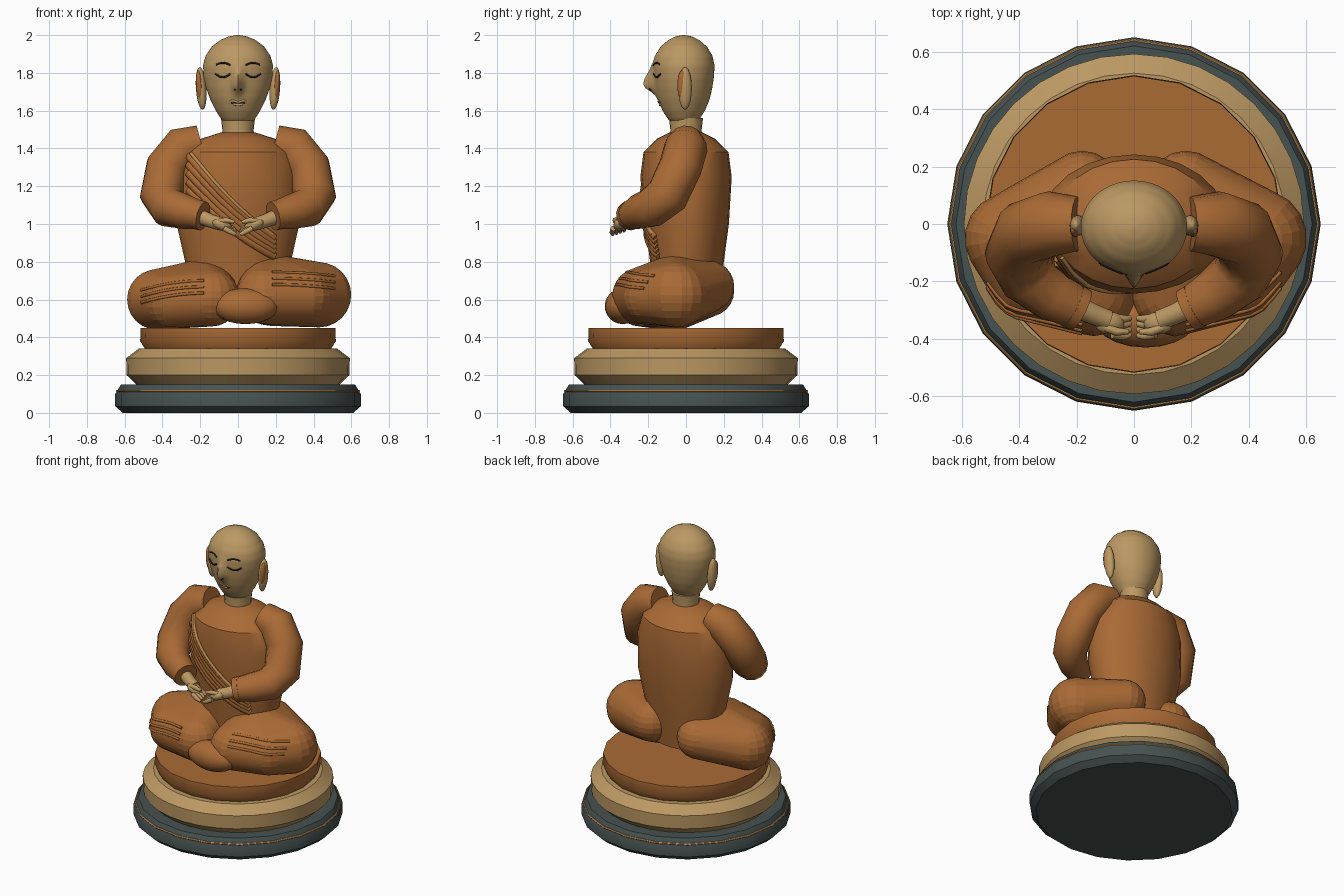
import bpy, bmesh, math
from mathutils import Vector, Matrix
from mathutils.bvhtree import BVHTree

if "Cube" in bpy.data.objects:
    bpy.data.objects.remove(bpy.data.objects["Cube"])


def material(name, rgb):
    m = bpy.data.materials.new(name)
    m.diffuse_color = (*rgb, 1)
    m.use_nodes = True
    m.node_tree.nodes["Principled BSDF"].inputs["Base Color"].default_value = m.diffuse_color
    return m


ROBE = material("robe orange", (0.40, 0.145, 0.036))
SKIN = material("tan", (0.50, 0.315, 0.125))
SLATE = material("dark slate", (0.062, 0.085, 0.082))
TRIM = material("gold trim", (0.50, 0.26, 0.085))
INK = material("dark ink", (0.012, 0.012, 0.014))
LIPS = material("pale lips", (0.55, 0.33, 0.15))


def finish(name, bm, mat, angle=35):
    bmesh.ops.recalc_face_normals(bm, faces=bm.faces)
    me = bpy.data.meshes.new(name)
    bm.to_mesh(me)
    bm.free()
    me.materials.append(mat)
    ob = bpy.data.objects.new(name, me)
    bpy.context.collection.objects.link(ob)
    bpy.ops.object.select_all(action='DESELECT')
    bpy.context.view_layer.objects.active = ob
    ob.select_set(True)
    bpy.ops.object.shade_smooth_by_angle(angle=math.radians(angle))
    return ob


def skin_rings(name, rings, mat, angle=35):
    """Bridge a list of equal rings of points and cap both ends."""
    bm = bmesh.new()
    vs = [[bm.verts.new(p) for p in r] for r in rings]
    n = len(vs[0])
    for a, b in zip(vs, vs[1:]):
        for i in range(n):
            bm.faces.new((a[i], a[(i + 1) % n], b[(i + 1) % n], b[i]))
    bm.faces.new(vs[0])
    bm.faces.new(vs[-1])
    return finish(name, bm, mat, angle)


def loft(name, profile, n, mat, shape=None, angle=35):
    """Stack of ellipses given as (z, rx, ry, centre y)."""
    rings = []
    for z, rx, ry, cy in profile:
        ring = []
        for i in range(n):
            a = math.tau * i / n
            p = Vector((rx * math.cos(a), cy + ry * math.sin(a), z))
            ring.append(shape(p) if shape else p)
        rings.append(ring)
    return skin_rings(name, rings, mat, angle)


def turned(name, profile, n, mat):
    return loft(name, [(z, r, r, 0) for r, z in profile], n, mat)


def tube(name, pts, radii, n, mat):
    pts = [Vector(p) for p in pts]
    rings, u = [], None
    for i, p in enumerate(pts):
        t = (pts[min(i + 1, len(pts) - 1)] - pts[max(i - 1, 0)]).normalized()
        if u is None:
            u = t.orthogonal()
        u = (u - t * u.dot(t)).normalized()
        v = t.cross(u)
        r = radii[i] if isinstance(radii, (list, tuple)) else radii
        rings.append([p + r * (u * math.cos(math.tau * k / n) + v * math.sin(math.tau * k / n))
                      for k in range(n)])
    return skin_rings(name, rings, mat, 50)


def ellipsoid(name, loc, size, mat, rot_y=0.0, seg=20):
    bm = bmesh.new()
    m = Matrix.Translation(loc) @ Matrix.Rotation(rot_y, 4, 'Y') @ Matrix.Diagonal((*size, 1))
    bmesh.ops.create_uvsphere(bm, u_segments=seg, v_segments=seg // 2 + 2, radius=1, matrix=m)
    return finish(name, bm, mat, 60)


def hull(name, balls, mat):
    """Convex skin around several balls given as (x, y, z, radius)."""
    bm = bmesh.new()
    for x, y, z, r in balls:
        bmesh.ops.create_uvsphere(bm, u_segments=18, v_segments=12, radius=r,
                                  matrix=Matrix.Translation((x, y, z)))
    res = bmesh.ops.convex_hull(bm, input=bm.verts[:])
    inner = {e for e in res["geom_interior"] + res["geom_unused"] if isinstance(e, bmesh.types.BMVert)}
    bmesh.ops.delete(bm, geom=list(inner), context='VERTS')
    return finish(name, bm, mat, 45)


def drape(name, target, xz, radius, mat, lift=0.0):
    """Thin strand laid on the front of a part."""
    tree = BVHTree.FromPolygons([v.co for v in target.data.vertices],
                                [p.vertices[:] for p in target.data.polygons])
    pts = []
    for x, z in xz:
        hit = tree.ray_cast(Vector((x, -2, z)), Vector((0, 1, 0)))[0]
        if hit:
            pts.append(hit - Vector((0, lift, 0)))
    if len(pts) > 1:
        tube(name, pts, radius, 8, mat)


def mix(a, b, t):
    return a + (b - a) * t


# Pedestal
turned("base", [(0.61, 0), (0.65, 0.035), (0.65, 0.10), (0.62, 0.15)], 20, SLATE)
bm = bmesh.new()
tr = [[bm.verts.new(((0.637 + 0.009 * math.cos(b)) * math.cos(a), (0.637 + 0.009 * math.cos(b)) * math.sin(a),
                     0.116 + 0.007 * math.sin(b))) for b in [math.tau * k / 6 for k in range(6)]]
      for a in [math.tau * i / 20 for i in range(20)]]
for i in range(20):
    for k in range(6):
        j, l = (i + 1) % 20, (k + 1) % 6
        bm.faces.new((tr[i][k], tr[j][k], tr[j][l], tr[i][l]))
finish("base_trim", bm, TRIM)
turned("plinth", [(0.535, 0.148), (0.59, 0.20), (0.592, 0.29), (0.525, 0.34)], 32, SKIN)
turned("cushion", [(0.49, 0.335), (0.518, 0.38), (0.515, 0.45)], 20, ROBE)

# Torso and neck
torso = loft("torso", [(0.55, 0.24, 0.17, 0), (0.80, 0.28, 0.195, 0.005), (1.0, 0.325, 0.222, 0.005),
                       (1.25, 0.325, 0.242, 0), (1.38, 0.285, 0.225, 0), (1.45, 0.20, 0.155, 0),
                       (1.485, 0.09, 0.085, 0)], 24, ROBE)
turned("neck", [(0.085, 1.44), (0.083, 1.50), (0.09, 1.56)], 20, SKIN)


# Head with a soft nose ridge on the front
def nose(p):
    if p.y < 0:
        up = 0.075 if p.z > 1.735 else 0.04
        p.y -= 0.06 * math.exp(-(p.x / 0.024) ** 2 - ((p.z - 1.735) / up) ** 2)
    return p


shape = [(1.53, .055, .05), (1.55, .085, .08), (1.60, .118, .112), (1.66, .147, .137), (1.72, .169, .151),
         (1.78, .182, .160), (1.84, .185, .163), (1.89, .172, .152), (1.94, .138, .122), (1.975, .091, .08),
         (1.993, .048, .042), (2.0, .008, .007)]
profile = []
for (z0, a0, b0), (z1, a1, b1) in zip(shape, shape[1:]):
    for k in range(3):
        t = k / 3
        profile.append((mix(z0, z1, t), mix(a0, a1, t), mix(b0, b1, t), -0.012))
profile.append((*shape[-1], -0.012))
head = loft("head", profile, 64, SKIN, nose, 60)

# Face lines
T = [i / 10 for i in range(11)]
for s, side in ((-1, "left"), (1, "right")):
    drape(side + "_eyelid", head, [(s * (0.04 + 0.08 * t), 1.795 - 0.018 * math.sin(math.pi * t)) for t in T],
          0.005, INK)
    drape(side + "_brow", head, [(s * (0.04 + 0.075 * t), 1.835 + 0.018 * math.sin(math.pi * (0.1 + 0.75 * t)))
                                 for t in T], 0.005, INK)
    drape(side + "_nostril", head, [(s * 0.012, 1.713), (s * 0.018, 1.711)], 0.005, INK)
drape("upper_lip", head, [(-0.04 + 0.08 * t, 1.648 + 0.004 * math.sin(math.tau * t * 1.5)) for t in T], 0.006, LIPS)
drape("lower_lip", head, [(-0.025 + 0.05 * t, 1.636 - 0.005 * math.sin(math.pi * t)) for t in T], 0.007, LIPS)
drape("mouth_line", head, [(-0.036 + 0.072 * t, 1.642) for t in T], 0.003, INK)

for s, side in ((-1, "left"), (1, "right")):
    # Ears
    ellipsoid(side + "_ear", (s * 0.195, -0.005, 1.718), (0.028, 0.036, 0.113), SKIN, s * 0.07)
    ellipsoid(side + "_ear_inner", (s * 0.205, -0.02, 1.735), (0.017, 0.026, 0.078), ROBE, s * 0.07)

    # Crossed legs, one knee slightly lower
    d = -0.025 if s < 0 else 0
    leg = hull(side + "_leg", [(s * 0.18, 0.12, 0.67 + d, 0.135), (s * 0.43, -0.05, 0.625 + d, 0.172 + d / 2),
                               (s * 0.18, -0.05, 0.65 + d / 2, 0.19 + d / 2),
                               (s * 0.14, -0.24, 0.62 + d / 2, 0.15),
                               (s * 0.36, -0.19, 0.62 + d, 0.145)], ROBE)
    for k in range(3):
        top = 0.745 if s > 0 else 0.70
        drape(f"{side}_knee_fold_{k}", leg,
              [(s * (0.18 + 0.33 * t), top - 0.033 * k - (0.02 if s > 0 else 0.05) * t * t) for t in T],
              0.008, ROBE)

    # Sleeves
    tube(side + "_sleeve",
         [(s * 0.195, 0.0, 1.43), (s * 0.29, 0.0, 1.405), (s * 0.375, -0.03, 1.30), (s * 0.405, -0.10, 1.15),
          (s * 0.365, -0.185, 1.085), (s * 0.28, -0.25, 1.065), (s * 0.195, -0.295, 1.045)],
         [0.095, 0.115, 0.115, 0.115, 0.105, 0.092, 0.075], 14, ROBE)
    tube(side + "_cuff", [(s * 0.215, -0.285, 1.05), (s * 0.185, -0.30, 1.042)], [0.08, 0.078], 14, ROBE)

    # Forearms and hands
    tube(side + "_wrist", [(s * 0.23, -0.275, 1.05), (s * 0.14, -0.315, 1.015), (s * 0.09, -0.335, 1.0)],
         [0.042, 0.037, 0.036], 12, SKIN)
    ellipsoid(side + "_palm", (s * 0.085, -0.345, 0.995), (0.055, 0.04, 0.03), SKIN, s * -0.35, 14)
    for k in range(4):
        y = -0.325 - 0.02 * k
        tube(f"{side}_finger_{k}", [(s * 0.075, y, 0.995 - 0.006 * k), (s * 0.035, y - 0.006, 0.98 - 0.008 * k),
                                    (s * 0.012, y - 0.003, 0.962 - 0.006 * k)], [0.015, 0.014, 0.009], 8, SKIN)
    tube(side + "_thumb", [(s * 0.10, -0.36, 1.015), (s * 0.06, -0.375, 1.02), (s * 0.02, -0.375, 1.01)],
         [0.015, 0.015, 0.009], 8, SKIN)

# Feet tucked together in front
ellipsoid("feet", (0.04, -0.335, 0.565), (0.175, 0.095, 0.095), ROBE)

# Pleated sash with a pale edge
for k in range(5):
    drape(f"sash_pleat_{k}", torso,
          [(-0.26 + 0.45 * t, mix(1.36 - 0.045 * k, 0.925 - 0.024 * k, t) - 0.03 * math.sin(math.pi * t))
           for t in T], 0.023, ROBE, -0.006)
drape("sash_edge", torso, [(-0.25 + 0.43 * t, mix(1.375, 0.945, t) - 0.03 * math.sin(math.pi * t)) for t in T],
      0.009, TRIM, 0.008)
